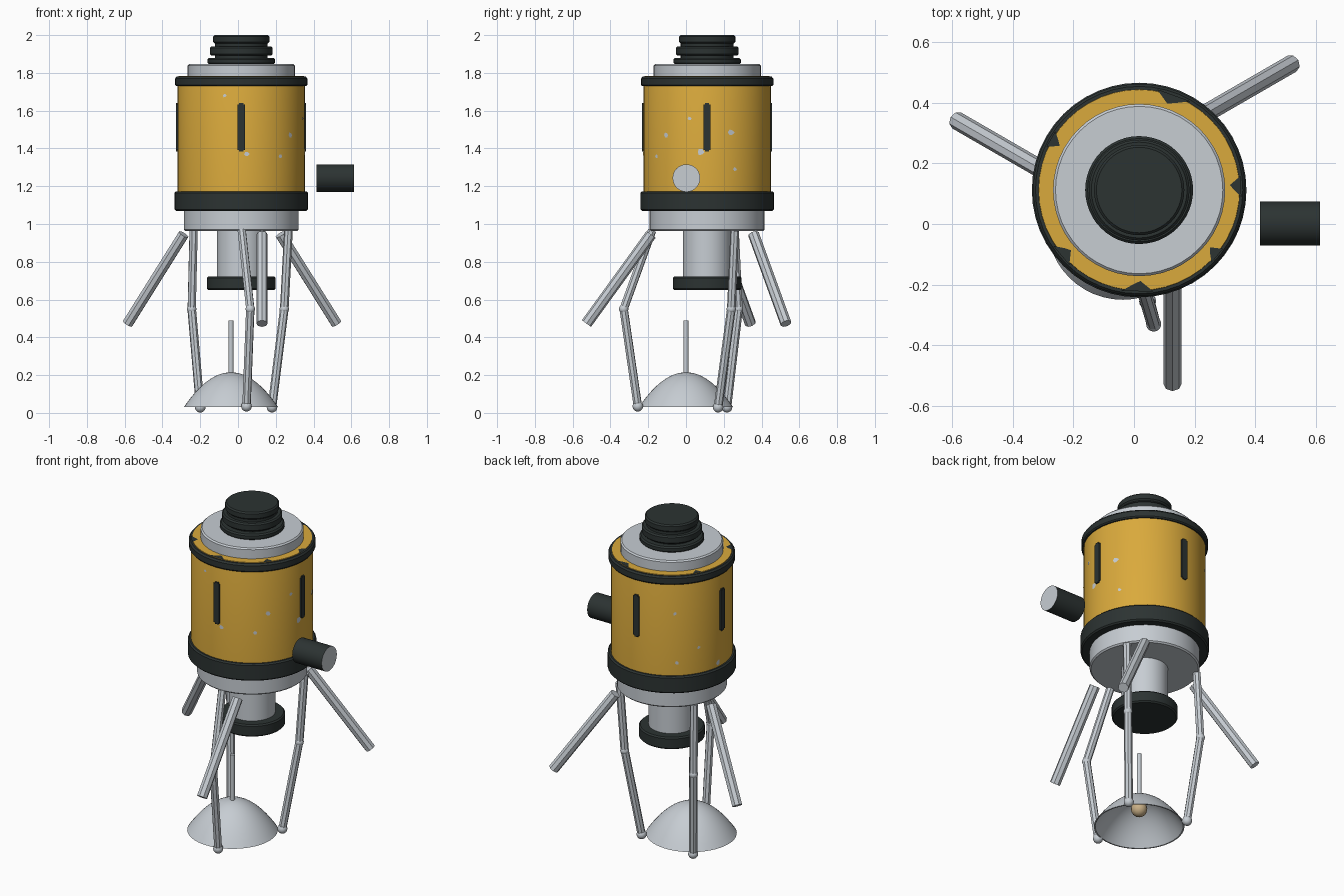
import bpy, bmesh, math, random
from mathutils import Vector

if "Cube" in bpy.data.objects:
    bpy.data.objects.remove(bpy.data.objects["Cube"])

random.seed(4)
CX, CY = 0.017, 0.112          # axis of the main hull


def mat(name, rgb):
    m = bpy.data.materials.new(name)
    m.diffuse_color = (*rgb, 1)
    m.use_nodes = True
    m.node_tree.nodes["Principled BSDF"].inputs["Base Color"].default_value = m.diffuse_color
    return m


YELLOW = mat("yellow_paint", (0.70, 0.40, 0.045))
GREY = mat("light_metal", (0.57, 0.61, 0.65))
DARK = mat("dark_rubber", (0.025, 0.033, 0.032))
TAN = mat("tan_feed", (0.58, 0.43, 0.24))


def finish(name, bm, *mats, smooth=True):
    bmesh.ops.recalc_face_normals(bm, faces=bm.faces)
    me = bpy.data.meshes.new(name)
    bm.to_mesh(me)
    bm.free()
    ob = bpy.data.objects.new(name, me)
    bpy.context.collection.objects.link(ob)
    for m in mats:
        me.materials.append(m)
    if smooth:
        bpy.ops.object.select_all(action='DESELECT')
        ob.select_set(True)
        bpy.context.view_layer.objects.active = ob
        bpy.ops.object.shade_smooth_by_angle(angle=math.radians(35))
    return ob


def lathe(name, profile, m, cx=CX, cy=CY, n=48):
    """Spin (radius, z) points around a vertical axis; radius 0 closes the form."""
    bm = bmesh.new()
    vs = [bm.verts.new((cx + r, cy, z)) for r, z in profile]
    es = [bm.edges.new(p) for p in zip(vs, vs[1:])]
    bmesh.ops.spin(bm, geom=vs + es, cent=(cx, cy, 0), axis=(0, 0, 1),
                   angle=2 * math.pi, steps=n, use_merge=True)
    bmesh.ops.remove_doubles(bm, verts=bm.verts, dist=1e-5)
    return finish(name, bm, m)


def disc(name, r, z0, z1, m, b=0.008):
    lathe(name, [(0, z0), (r - b, z0), (r, z0 + b), (r, z1 - b), (r - b, z1), (0, z1)], m)


def rod(name, a, b, r, m, n=8):
    a, b = Vector(a), Vector(b)
    bm = bmesh.new()
    bmesh.ops.create_cone(bm, cap_ends=True, segments=n, radius1=r, radius2=r,
                          depth=(b - a).length)
    bm.transform((b - a).to_track_quat('Z', 'Y').to_matrix().to_4x4())
    bmesh.ops.translate(bm, verts=bm.verts, vec=(a + b) / 2)
    return finish(name, bm, m, smooth=n > 8)


def ball(name, p, r, m):
    bm = bmesh.new()
    bmesh.ops.create_uvsphere(bm, u_segments=16, v_segments=10, radius=r)
    bmesh.ops.translate(bm, verts=bm.verts, vec=p)
    finish(name, bm, m)


# Main hull
lathe("hull", [(0, 1.10), (0.337, 1.10), (0.337, 1.76), (0.331, 1.783), (0, 1.783)], YELLOW)
disc("lower_band", 0.354, 1.07, 1.173, DARK)
lathe("upper_band", [(0.33, 1.73), (0.345, 1.73), (0.35, 1.737), (0.35, 1.77),
                     (0.342, 1.78), (0.33, 1.78)], DARK)
disc("top_collar", 0.284, 1.77, 1.846, GREY)
disc("bottom_collar", 0.304, 0.962, 1.08, GREY)

# Stacked cap on top
disc("cap_core", 0.14, 1.84, 1.97, DARK)
disc("cap_disc_low", 0.178, 1.845, 1.88, DARK)
disc("cap_disc_mid", 0.166, 1.892, 1.94, DARK)
disc("cap_disc_top", 0.149, 1.956, 2.0, DARK)

# Neck and nozzle below
disc("neck", 0.128, 0.70, 0.98, GREY)
disc("nozzle_ring", 0.182, 0.65, 0.723, DARK)

# Vertical slot strips on four sides
for i in range(4):
    bm = bmesh.new()
    bmesh.ops.create_cube(bm, size=1)
    bmesh.ops.scale(bm, verts=bm.verts, vec=(0.03, 0.038, 0.255))
    bmesh.ops.bevel(bm, geom=[e for e in bm.edges if abs(e.verts[0].co.z - e.verts[1].co.z) < 0.01
                              and abs(e.verts[0].co.x - e.verts[1].co.x) > 0.01],
                    offset=0.008, segments=2, affect='EDGES')
    bmesh.ops.translate(bm, verts=bm.verts, vec=(0.329, 0, 1.512))
    a = i * math.pi / 2
    for v in bm.verts:
        x, y, z = v.co
        v.co = (CX + x * math.cos(a) - y * math.sin(a),
                CY + x * math.sin(a) + y * math.cos(a), z)
    finish("slot_strip", bm, DARK, smooth=False)

# Worn paint chips: (angle, height, size)
chips = bmesh.new()
for deg, z, s in [(-40, 1.47, 0.02), (-6, 1.38, 0.02), (-52, 1.36, 0.013), (-16, 1.56, 0.012),
                  (22, 1.485, 0.02), (26, 1.29, 0.012), (-85, 1.37, 0.014), (-105, 1.68, 0.012),
                  (174, 1.20, 0.02), (151, 1.33, 0.012), (128, 1.55, 0.012), (130, 1.25, 0.014)]:
    pts = []
    for k in range(6):
        t, q = k * math.pi / 3, s * random.uniform(0.6, 1.1)
        a = math.radians(deg) + q * math.cos(t) / 0.34
        pts.append(chips.verts.new((CX + 0.339 * math.cos(a), CY + 0.339 * math.sin(a),
                                    z + q * math.sin(t))))
    chips.faces.new(pts)
finish("paint_chips", chips, GREY, smooth=False)

# Dark scuffs on the shoulder: (angle, half width in degrees)
scuffs = bmesh.new()
for deg, w in [(-91, 9), (2, 6), (70, 10), (-140, 7), (150, 5), (-40, 5)]:
    pts = [(0.338, -w), (0.312, -w * 0.3), (0.300, w * 0.2), (0.338, w)]
    scuffs.faces.new([scuffs.verts.new((CX + r * math.cos(math.radians(deg + d)),
                                        CY + r * math.sin(math.radians(deg + d)), 1.785))
                      for r, d in pts])
finish("shoulder_scuffs", scuffs, DARK, smooth=False)

# Side camera barrel with a light lens face
cam = rod("side_camera", (0.415, 0.002, 1.243), (0.613, 0.002, 1.243), 0.073, DARK, n=32)
cam.data.materials.append(GREY)
for f in cam.data.polygons:
    if f.normal.x > 0.9:
        f.material_index = 1

# Three splayed antenna arms
for deg in (30, 150, 270):
    a = math.radians(deg)
    d = Vector((math.cos(a), math.sin(a), 0))
    start = {30: (0.225, 0.358), 150: (-0.288, 0.17), 270: (0.127, -0.185)}[deg]
    p = Vector((*start, 0.945))
    rod("antenna_arm", p, p + d * 0.342 + Vector((0, 0, -0.472)), 0.03, GREY)

# Three jointed legs: hip, knee, foot
for hip, knee, foot in [((0.02, -0.18, 0.965), (0.065, -0.33, 0.55), (0.045, -0.255, 0.035)),
                        ((0.267, 0.258, 0.965), (0.245, 0.24, 0.55), (0.18, 0.17, 0.03)),
                        ((-0.235, 0.258, 0.965), (-0.245, 0.278, 0.55), (-0.2, 0.217, 0.03))]:
    rod("upper_leg", hip, knee, 0.023, GREY)
    rod("lower_leg", knee, foot, 0.023, GREY)
    ball("knee_joint", knee, 0.025, GREY)
    ball("foot_joint", foot, 0.028, GREY)

# Downward parabolic dish, mast and feed
DX = -0.037
outer = [(0.25 * k / 12, 0.215 - 0.185 * (k / 12) ** 2) for k in range(13)]
inner = [(r * 0.97, z - 0.007 * (1 - r / 0.25)) for r, z in reversed(outer)]
lathe("dish", outer + inner, GREY, DX, 0)
rod("dish_mast", (DX, 0, 0.20), (DX, 0, 0.49), 0.013, GREY, n=12)
ball("dish_feed", (DX, 0, 0.14), 0.045, TAN)
